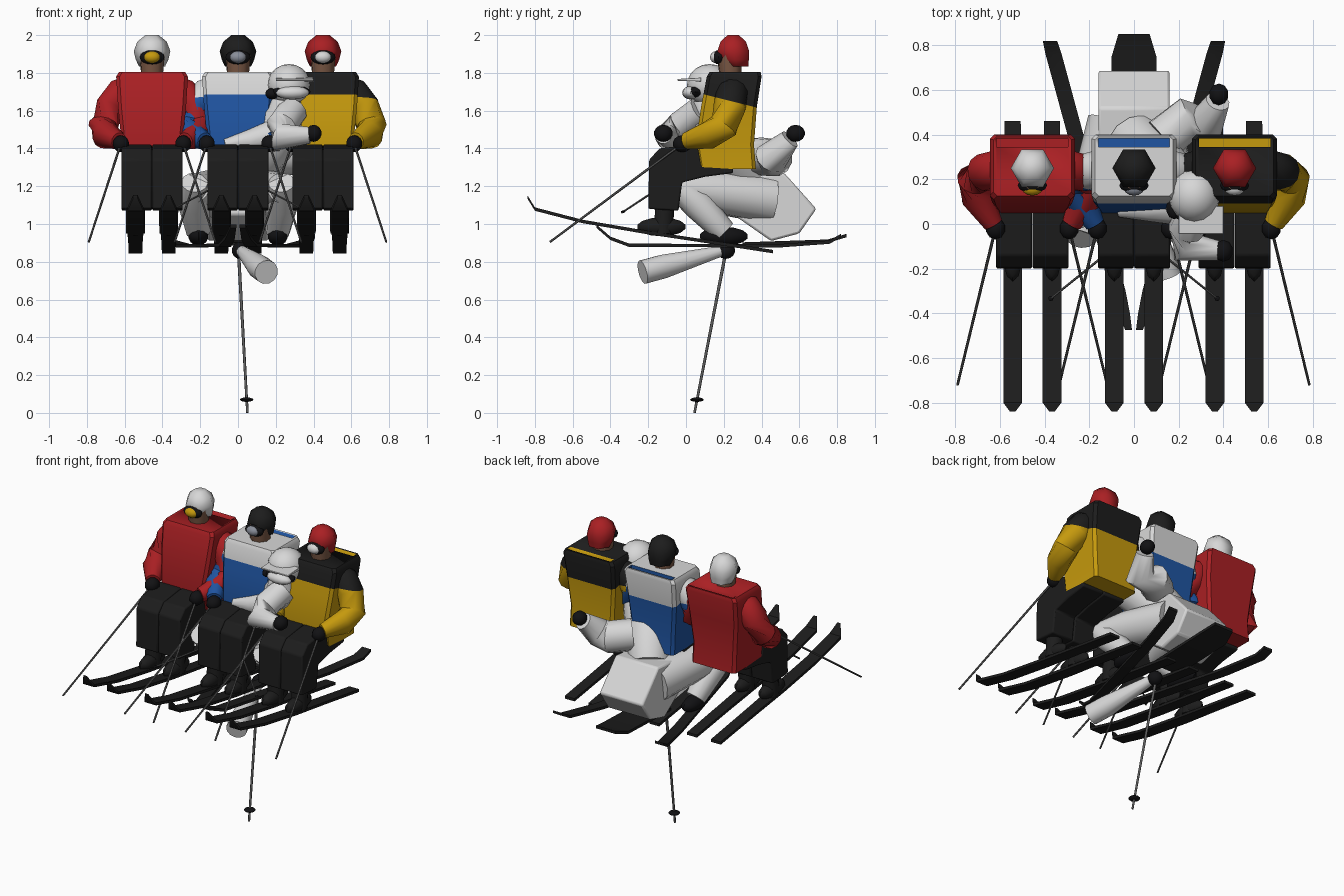
import bpy, bmesh, math
from mathutils import Vector

cube = bpy.data.objects.get("Cube")
if cube:
    bpy.data.objects.remove(cube)


def material(name, r, g, b):
    m = bpy.data.materials.new(name)
    m.use_nodes = True
    m.diffuse_color = (r, g, b, 1)
    m.node_tree.nodes["Principled BSDF"].inputs["Base Color"].default_value = (r, g, b, 1)
    return m


RED = material("red", 0.4, 0.014, 0.017)
WHITE = material("white", 0.68, 0.68, 0.68)
YELLOW = material("yellow", 0.56, 0.32, 0.004)
BLUE = material("blue", 0.014, 0.09, 0.36)
BLACK = material("charcoal", 0.012, 0.012, 0.012)
GLOVE = material("glove black", 0.006, 0.006, 0.007)
METAL = material("pole grey", 0.11, 0.11, 0.11)
SKIN = material("skin", 0.2, 0.1, 0.06)
LENS = material("lens grey", 0.25, 0.27, 0.32)


def split_level(y):
    return 1.71 - 0.25 * y


def finish(bm, name, mat, upper=None, angle=35):
    """Turn a bmesh into an object; upper colours everything above the jacket split."""
    if upper:
        bmesh.ops.bisect_plane(bm, geom=bm.verts[:] + bm.edges[:] + bm.faces[:],
                               plane_co=(0, 0, split_level(0)), plane_no=(0, 0.25, 1))
    bmesh.ops.recalc_face_normals(bm, faces=bm.faces)
    mesh = bpy.data.meshes.new(name)
    mesh.materials.append(mat)
    if upper:
        mesh.materials.append(upper)
    for f in bm.faces:
        f.smooth = True
        c = f.calc_center_median()
        if upper and c.z > split_level(c.y):
            f.material_index = 1
    bm.to_mesh(mesh)
    bm.free()
    mesh.set_sharp_from_angle(angle=math.radians(angle))
    ob = bpy.data.objects.new(name, mesh)
    bpy.context.collection.objects.link(ob)
    return ob


def loft(name, rings, mat, upper=None, angle=35):
    bm = bmesh.new()
    loops = [[bm.verts.new(p) for p in ring] for ring in rings]
    for a, b in zip(loops, loops[1:]):
        for i in range(len(a)):
            j = (i + 1) % len(a)
            bm.faces.new((a[i], a[j], b[j], b[i]))
    bm.faces.new(loops[0])
    bm.faces.new(loops[-1])
    return finish(bm, name, mat, upper, angle)


def tube(name, points, radii, mat, upper=None, sides=12):
    pts = [Vector(p) for p in points]
    rings = []
    for i, p in enumerate(pts):
        d = (pts[min(i + 1, len(pts) - 1)] - pts[max(i - 1, 0)]).normalized()
        side = d.cross(Vector((0.1, 0.3, 1))).normalized()
        up = side.cross(d)
        turns = [2 * math.pi * k / sides for k in range(sides)]
        rings.append([p + radii[i] * (side * math.cos(t) + up * math.sin(t)) for t in turns])
    return loft(name, rings, mat, upper, 50)


def hexagon(x, y, z, r):
    return [(x + r * math.cos(k * math.pi / 3), y + r * math.sin(k * math.pi / 3), z) for k in range(6)]


def ball(name, centre, size, mat, segments=10, rings=7, angle=50):
    bm = bmesh.new()
    bmesh.ops.create_uvsphere(bm, u_segments=segments, v_segments=rings, radius=1)
    for v in bm.verts:
        v.co = Vector([c + s * k for c, s, k in zip(centre, size, v.co)])
    return finish(bm, name, mat, angle=angle)


def slab(name, outline, x0, x1, mat, bevel=0.0):
    """Extrude a side outline of (y, z) points across x."""
    ob = loft(name, [[(x, y, z) for y, z in outline] for x in (x0, x1)], mat)
    if bevel:
        mod = ob.modifiers.new("soft edges", 'BEVEL')
        mod.width = bevel
        mod.segments = 2
    return ob


def ski(name, path, widths, x_of, mat=BLACK):
    rings = []
    for (y, z), w in zip(path, widths):
        x = x_of(y)
        rings.append([(x - w, y, z), (x + w, y, z), (x + w, y, z + 0.018), (x - w, y, z + 0.018)])
    return loft(name, rings, mat)


def goggles(name, x, y, z, lens):
    ball(name + "_frame", (x, y + 0.02, z), (0.066, 0.034, 0.038), GLOVE, 12, 8)
    ball(name + "_lens", (x, y + 0.004, z), (0.045, 0.03, 0.031), lens, 12, 8)


TORSO = [(1.29, 0.07, 0.37, 0.162), (1.42, 0.05, 0.36, 0.16), (1.62, 0.08, 0.375, 0.18),
         (1.78, 0.11, 0.40, 0.19), (1.805, 0.125, 0.395, 0.175)]
LEG = [(0.06, 1.42), (0.02, 1.42), (-0.14, 1.40), (-0.195, 1.34), (-0.2, 1.08),
       (-0.04, 1.07), (-0.02, 1.22), (0.1, 1.25), (0.25, 1.27), (0.25, 1.3), (0.08, 1.31)]
SKI = [(0.46, 0.845), (0.1, 0.9), (-0.2, 0.945), (-0.55, 1.005), (-0.8, 1.07), (-0.84, 1.135)]


def seated_skier(name, cx, lower, upper, helmet, lens):
    # Jacket body with a slot behind the shoulders, lined in the lower colour
    rings = []
    for z, f, b, w in TORSO:
        c = 0.018
        rings.append([(cx + x, y, z) for x, y in
                      ((c - w, f), (w - c, f), (w, f + c), (w, b - c),
                       (w - c, b), (c - w, b), (-w, b - c), (-w, f + c))])
    jacket = loft(name + "_jacket", rings, lower, upper)
    cutter = slab(name + "_slot_cutter", [(0.345, 1.76), (0.382, 1.76), (0.382, 1.85), (0.345, 1.85)],
                  cx - 0.16, cx + 0.16, lower)
    cutter.hide_render = True
    cutter.hide_set(True)
    cut = jacket.modifiers.new("shoulder slot", 'BOOLEAN')
    cut.object = cutter
    cut.solver = 'EXACT'
    # Head, helmet and goggles
    tube(name + "_face", [(cx, 0.235, 1.79), (cx, 0.228, 1.92)], [0.06, 0.072], SKIN, sides=8)
    shell = ((0.27, 1.835, 0.07), (0.258, 1.87, 0.086), (0.25, 1.915, 0.097), (0.25, 1.965, 0.078), (0.25, 2.0, 0.035))
    loft(name + "_helmet", [hexagon(cx, y, z, r) for y, z, r in shell], helmet, angle=65)
    goggles(name + "_goggles", cx, 0.153, 1.883, lens)
    for side, s in (("right", -1), ("left", 1)):
        part = name + "_" + side
        # Sleeve, glove and pole
        tube(part + "_sleeve", [(cx + s * 0.11, 0.25, 1.72), (cx + s * 0.16, 0.245, 1.695),
                                (cx + s * 0.215, 0.23, 1.62), (cx + s * 0.258, 0.2, 1.52),
                                (cx + s * 0.245, 0.12, 1.47), (cx + s * 0.175, 0.0, 1.44)],
             [0.07, 0.085, 0.086, 0.08, 0.075, 0.045], lower, upper)
        hand = (cx + s * 0.165, -0.02, 1.425)
        ball(part + "_glove", hand, (0.045, 0.05, 0.045), GLOVE)
        tube(part + "_pole", [hand, (cx + s * 0.335, -0.72, 0.905)], [0.007, 0.006], METAL, sides=6)
        # Trouser leg, boot and ski
        a, b = sorted((cx + s * 0.001, cx + s * 0.162))
        slab(part + "_trouser_leg", LEG, a, b, BLACK, 0.009)
        foot = cx + s * 0.088
        tube(part + "_boot_shaft", [(foot, -0.11, 1.14), (foot, -0.12, 0.95)], [0.052, 0.05], BLACK)
        ball(part + "_boot", (foot, -0.13, 0.985), (0.046, 0.13, 0.05), BLACK)
        ski(part + "_ski", SKI, [0.036, 0.038, 0.042, 0.042, 0.042, 0.012], lambda y: foot)


seated_skier("red_skier", -0.455, RED, None, WHITE, YELLOW)
seated_skier("blue_skier", 0, BLUE, WHITE, BLACK, LENS)
seated_skier("yellow_skier", 0.45, YELLOW, BLACK, RED, WHITE)

# Crouching skier: head with brimmed helmet and goggles
ball("white_helmet", (0.27, 0.125, 1.735), (0.115, 0.12, 0.112), WHITE, 16, 10)
slab("white_helmet_brim", [(0.08, 1.775), (-0.045, 1.768), (-0.045, 1.758), (0.08, 1.755)],
     0.2, 0.4, WHITE, 0.003)
ball("white_goggles_frame", (0.28, 0.05, 1.7), (0.105, 0.05, 0.035), GLOVE, 12, 8)
ball("white_goggles_lens", (0.288, 0.025, 1.695), (0.088, 0.045, 0.036), WHITE, 12, 8)
ball("white_goggles_strap", (0.18, 0.07, 1.69), (0.037, 0.05, 0.03), GLOVE)
# Crouching skier: leaning body, jacket hem and hips
tube("white_body", [(0.26, 0.11, 1.66), (0.25, 0.12, 1.57), (0.19, 0.17, 1.45), (0.07, 0.28, 1.33),
                    (0, 0.38, 1.2)], [0.08, 0.115, 0.13, 0.15, 0.13], WHITE)
tube("white_jacket_hem", [(0.2, 0.08, 1.47), (0.06, 0.07, 1.44), (-0.07, 0.06, 1.42)],
     [0.09, 0.06, 0.03], WHITE)
slab("white_hips", [(0.28, 1.25), (0.52, 1.27), (0.69, 1.08), (0.6, 0.95), (0.45, 0.91), (0.25, 1.05)],
     -0.16, 0.16, WHITE, 0.012)


def white_arm(name, points, radii, hand):
    tube(name + "_sleeve", points, radii, WHITE)
    ball(name + "_glove", hand, (0.045, 0.05, 0.045), GLOVE)


white_arm("white_front_arm", [(0.29, 0.08, 1.6), (0.23, -0.03, 1.52), (0.22, -0.1, 1.46), (0.38, -0.12, 1.47)],
          [0.08, 0.08, 0.075, 0.045], (0.4, -0.12, 1.48))
white_arm("white_rear_arm", [(0.13, 0.38, 1.36), (0.24, 0.47, 1.35), (0.33, 0.45, 1.35), (0.375, 0.55, 1.45)],
          [0.1, 0.1, 0.09, 0.055], (0.38, 0.58, 1.48))
white_arm("white_low_arm", [(0.15, -0.23, 0.745), (0.11, -0.12, 0.775), (0.02, 0.18, 0.855)],
          [0.065, 0.065, 0.03], (0.01, 0.21, 0.86))

# Crouching skier: legs, boots, angled skis and slanted poles
PLOUGH = [(0.82, 0.93), (0.76, 0.895), (0.5, 0.876), (-0.3, 0.878), (-0.4, 0.915), (-0.475, 0.98)]
for side, s in (("right", -1), ("left", 1)):
    part = "white_" + side
    tube(part + "_thigh", [(s * 0.08, 0.45, 1.13), (s * 0.17, 0.15, 1.17), (s * 0.23, -0.04, 1.19)],
         [0.13, 0.115, 0.08], WHITE)
    tube(part + "_shin", [(s * 0.23, -0.06, 1.22), (s * 0.235, 0.06, 1.11), (s * 0.21, 0.2, 0.96)],
         [0.07, 0.085, 0.065], WHITE)
    ball(part + "_boot", (s * 0.21, 0.2, 0.935), (0.055, 0.13, 0.05), GLOVE)
    ski(part + "_ski", PLOUGH, [0.032, 0.036, 0.036, 0.034, 0.026, 0.015],
        lambda y: s * (0.024 + (y + 0.475) * 0.272))
    tube(part + "_pole", [(s * 0.02, -0.05, 1.25), (s * 0.38, -0.34, 1.06)], [0.006, 0.005], METAL, sides=6)
    ball(part + "_pole_basket", (s * 0.372, -0.333, 1.065), (0.012, 0.012, 0.006), GLOVE, 8, 6)

# Wide rear board
ski("rear_board", [(0.85, 0.93), (0.75, 0.9), (0.3, 0.885)], [0.07, 0.1, 0.1], lambda y: 0)
# Planted pole
tube("planted_pole", [(0, 0.22, 0.9), (0.05, 0.045, 0)], [0.009, 0.007], METAL, sides=8)
ball("planted_pole_basket", (0.046, 0.058, 0.07), (0.036, 0.036, 0.012), GLOVE, 12, 6)
